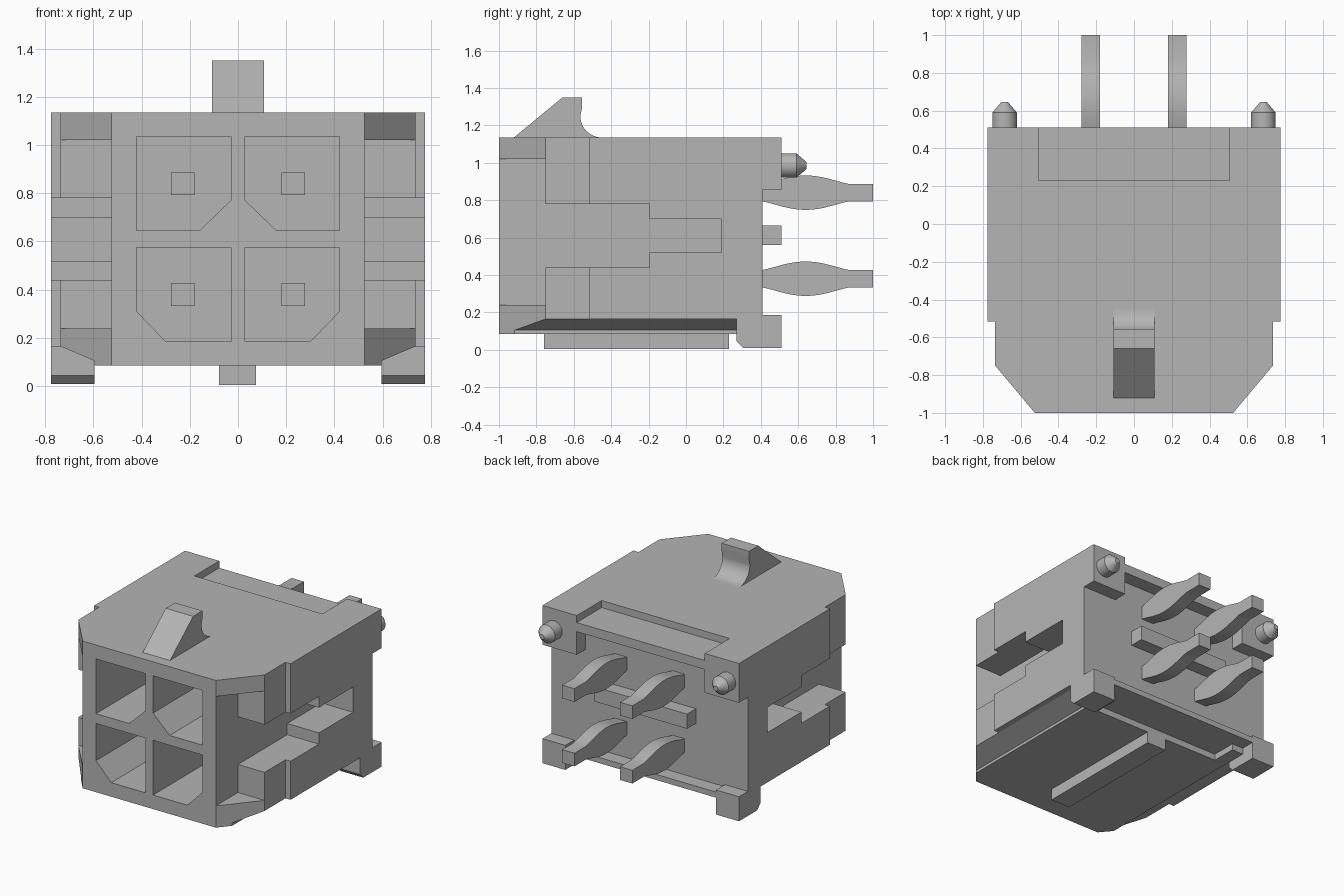
import bpy, bmesh, math
from mathutils import Vector

cube = bpy.data.objects.get("Cube")
if cube:
    bpy.data.objects.remove(cube, do_unlink=True)

GREY = (0.46, 0.46, 0.46, 1)
mat = bpy.data.materials.new("housing grey")
mat.use_nodes = True
mat.diffuse_color = GREY
mat.node_tree.nodes["Principled BSDF"].inputs["Base Color"].default_value = GREY


def prism(name, pts, axis, lo, hi):
    """Extrude a 2D profile along an axis: x takes (y,z), y takes (x,z), z takes (x,y)."""
    place = {"x": lambda u, v, w: (w, u, v),
             "y": lambda u, v, w: (u, w, v),
             "z": lambda u, v, w: (u, v, w)}[axis]
    bm = bmesh.new()
    a = [bm.verts.new(place(u, v, lo)) for u, v in pts]
    b = [bm.verts.new(place(u, v, hi)) for u, v in pts]
    bm.faces.new(a)
    bm.faces.new(b)
    n = len(pts)
    for i in range(n):
        j = (i + 1) % n
        bm.faces.new((a[i], a[j], b[j], b[i]))
    bmesh.ops.recalc_face_normals(bm, faces=bm.faces)
    me = bpy.data.meshes.new(name)
    bm.to_mesh(me)
    bm.free()
    me.materials.append(mat)
    ob = bpy.data.objects.new(name, me)
    bpy.context.collection.objects.link(ob)
    return ob


def box(name, x0, x1, y0, y1, z0, z1):
    return prism(name, [(x0, y0), (x1, y0), (x1, y1), (x0, y1)], "z", z0, z1)


def cut(target, cutter):
    cutter.hide_render = True
    mod = target.modifiers.new("cut", "BOOLEAN")
    mod.operation = "DIFFERENCE"
    mod.solver = "EXACT"
    mod.object = cutter
    bpy.context.view_layer.objects.active = target
    bpy.ops.object.modifier_apply(modifier=mod.name)
    bpy.data.objects.remove(cutter, do_unlink=True)


def smooth(ob):
    bpy.ops.object.select_all(action="DESELECT")
    ob.select_set(True)
    bpy.context.view_layer.objects.active = ob
    bpy.ops.object.shade_smooth_by_angle(angle=math.radians(30))


def span(s, a, b):
    """Mirror an x interval to side s."""
    return (a, b) if s > 0 else (-b, -a)


# Housing with chamfered front corners and stepped sides
half = [(0.525, -1), (0.735, -0.75), (0.735, -0.515), (0.775, -0.515), (0.775, 0.41)]
housing = prism("housing", half + [(-x, y) for x, y in reversed(half)], "z", 0.085, 1.135)

# Shallow recesses at the back of the top and bottom
cut(housing, box("cutter", -0.505, 0.505, 0.23, 0.6, 1.085, 1.3))
cut(housing, box("cutter", -0.505, 0.505, 0.23, 0.6, 0.0, 0.13))

# Contact cavities, each with one clipped lower corner
upper = [(0.03, 0.77), (0.16, 0.645), (0.42, 0.645), (0.42, 1.035), (0.03, 1.035)]
lower = [(0.03, 0.185), (0.30, 0.185), (0.42, 0.31), (0.42, 0.575), (0.03, 0.575)]

# Stepped keying slots along each side: y start, y end, z bottom, z top
slots = [(-1.1, -0.75, 0.24, 1.02), (-0.8, -0.195, 0.44, 0.78), (-0.3, 0.19, 0.52, 0.70)]
bevel = [(0.595, 0.0), (0.595, 0.105), (0.735, 0.165), (0.9, 0.165), (0.9, 0.0)]

for s in (-1, 1):
    for prof in (upper, lower):
        cut(housing, prism("cutter", [(s * x, z) for x, z in prof], "y", -1.1, 0.25))
    for y0, y1, z0, z1 in slots:
        cut(housing, box("cutter", *span(s, 0.525, 0.9), y0, y1, z0, z1))
    cut(housing, prism("cutter", [(s * x, z) for x, z in bevel], "y", -1.1, 0.27))

# Latch ramp with a hollow rear curve
ramp = [(-0.92, 1.13), (-0.92, 1.135), (-0.66, 1.35), (-0.555, 1.35), (-0.555, 1.30)]
for i in range(13):
    t = math.radians(180 + 90 * i / 12)
    ramp.append((-0.45 + 0.115 * math.cos(t), 1.25 + 0.115 * math.sin(t)))
ramp.append((-0.45, 1.13))
smooth(prism("latch_ramp", ramp, "x", -0.108, 0.108))

# Bottom rail, rear lips and rear bar
box("bottom_rail", -0.078, 0.075, -0.76, 0.23, 0.004, 0.10)
box("top_rear_lip", -0.51, 0.51, 0.40, 0.51, 1.02, 1.085)
box("bottom_rear_lip", -0.60, 0.60, 0.40, 0.51, 0.13, 0.17)
box("rear_bar", -0.365, 0.365, 0.40, 0.51, 0.56, 0.665)

# Side profile of a contact: slim blade, swollen tail, straight tip
steps = [i / 16 for i in range(17)]
tail = [(0.41 + 0.46 * t, 0.047 + 0.045 * math.sin(math.pi * t) ** 1.2) for t in steps]
edge = [(-0.35, 0.047)] + tail + [(1.0, 0.047)]

for s in (-1, 1):
    side = "left" if s > 0 else "right"
    # Rear foot
    foot = [(0.27, 0.18), (0.27, 0.045), (0.305, 0.01), (0.51, 0.01), (0.51, 0.185), (0.30, 0.185)]
    prism(side + "_foot", foot, "x", *span(s, 0.595, 0.775))
    # Rear tab and its locating peg
    box(side + "_rear_tab", *span(s, 0.505, 0.775), 0.40, 0.51, 0.855, 1.135)
    bm = bmesh.new()
    prof = [(0.0, 0.50), (0.065, 0.50), (0.065, 0.59), (0.018, 0.645), (0.0, 0.645)]
    verts = [bm.verts.new((s * 0.685 + r, y, 0.985)) for r, y in prof]
    edges = [bm.edges.new(p) for p in zip(verts, verts[1:])]
    bmesh.ops.spin(bm, geom=verts + edges, cent=(s * 0.685, 0, 0.985), axis=(0, 1, 0),
                   angle=math.tau, steps=32)
    bmesh.ops.remove_doubles(bm, verts=bm.verts, dist=1e-4)
    bmesh.ops.recalc_face_normals(bm, faces=bm.faces)
    me = bpy.data.meshes.new(side + "_peg")
    bm.to_mesh(me)
    bm.free()
    me.materials.append(mat)
    peg = bpy.data.objects.new(side + "_peg", me)
    bpy.context.collection.objects.link(peg)
    smooth(peg)
    # Contacts
    for row, z in (("upper", 0.84), ("lower", 0.38)):
        prof = [(y, z + h) for y, h in edge] + [(y, z - h) for y, h in reversed(edge)]
        smooth(prism(f"{side}_{row}_contact", prof, "x", *span(s, 0.18, 0.277)))
